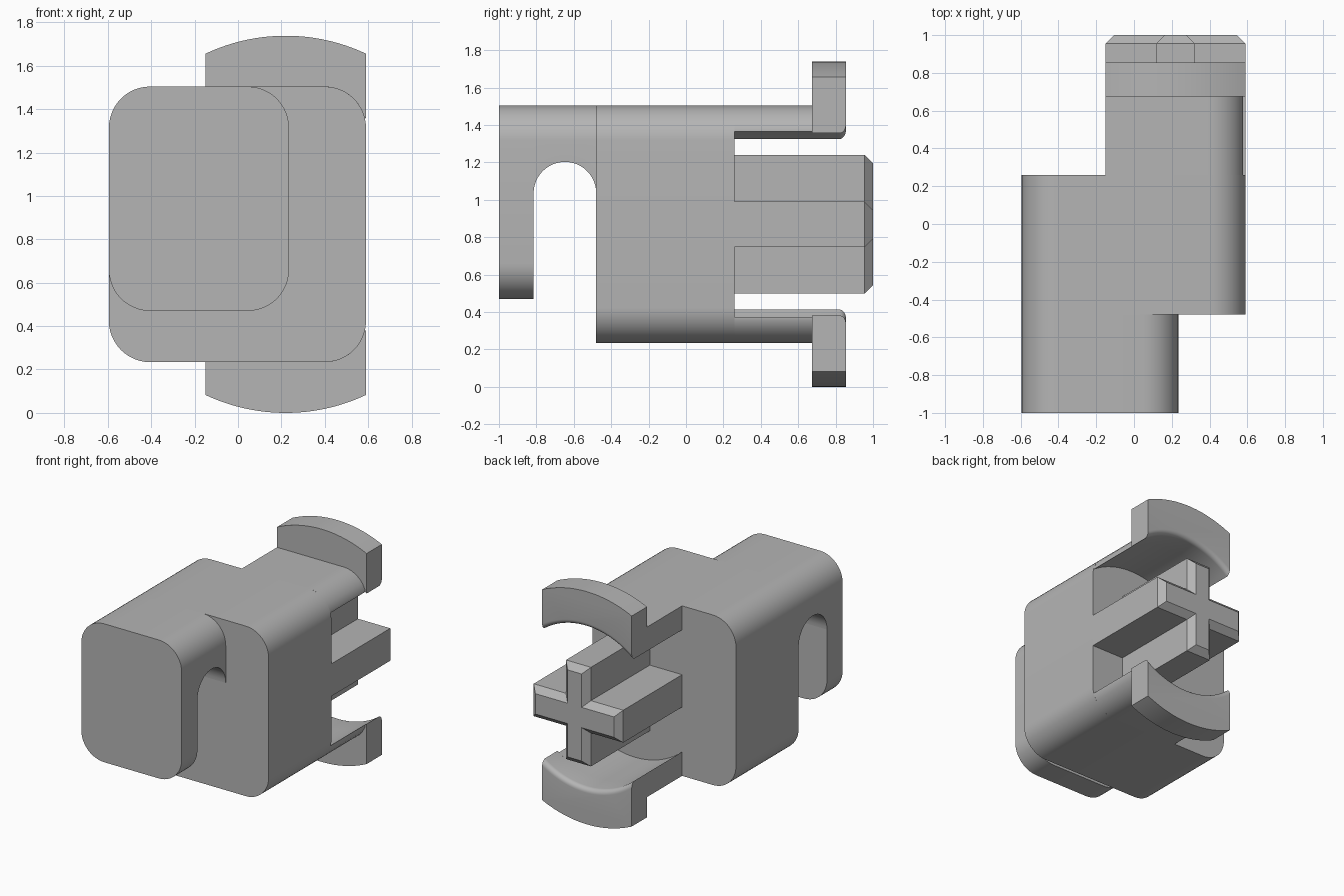
import bpy, bmesh
from math import sin, cos, pi, sqrt

cube = bpy.data.objects.get("Cube")
if cube:
    bpy.data.objects.remove(cube, do_unlink=True)

grey = bpy.data.materials.new("plain_grey")
grey.use_nodes = True
grey.diffuse_color = (0.46, 0.46, 0.46, 1)
grey.node_tree.nodes["Principled BSDF"].inputs["Base Color"].default_value = (0.46, 0.46, 0.46, 1)

MID_X, MID_Z = 0.22, 0.869           # axis of the cross and clips
LEFT, RIGHT = -0.595, 0.59           # body sides
TOP, BOTTOM = 1.504, 0.234
CORNER = 0.19
BACK = 0.26                          # back wall of the body
CLIP_X = -0.15
FLANGE_Y, CLIP_END = 0.675, 0.855


def loft(name, sections):
    """Skin a list of (y, [(x, z), ...]) outlines and cap both ends."""
    bm = bmesh.new()
    rings = [[bm.verts.new((x, y, z)) for x, z in pts] for y, pts in sections]
    n = len(rings[0])
    for a, b in zip(rings, rings[1:]):
        for i in range(n):
            j = (i + 1) % n
            bm.faces.new((a[i], a[j], b[j], b[i]))
    bm.faces.new(rings[0])
    bm.faces.new(rings[-1][::-1])
    bmesh.ops.recalc_face_normals(bm, faces=bm.faces)
    mesh = bpy.data.meshes.new(name)
    bm.to_mesh(mesh)
    bm.free()
    mesh.materials.append(grey)
    obj = bpy.data.objects.new(name, mesh)
    bpy.context.collection.objects.link(obj)
    bpy.ops.object.select_all(action='DESELECT')
    obj.select_set(True)
    bpy.context.view_layer.objects.active = obj
    bpy.ops.object.shade_smooth_by_angle(angle=pi / 6)
    return obj


def rounded(x0, x1, z0, z1, r, round_bottom=True, steps=12):
    """Rectangle with rounded top corners and optionally rounded bottom ones."""
    corners = [(x1 - r, z1 - r, 0), (x0 + r, z1 - r, 1)]
    if round_bottom:
        corners += [(x0 + r, z0 + r, 2), (x1 - r, z0 + r, 3)]
    pts = [(cx + r * cos((q + i / steps) * pi / 2), cz + r * sin((q + i / steps) * pi / 2))
           for cx, cz, q in corners for i in range(steps + 1)]
    return pts if round_bottom else pts + [(x0, z0), (x1, z0)]


# Main body
block = rounded(LEFT, RIGHT, BOTTOM, TOP, CORNER)
loft("body", [(-0.48, block), (BACK, block)])

# Front hook: hanging panel and an arched bridge back to the body
HOOK_X, PANEL_Y, SLOT_Y = 0.235, -0.815, -0.48
panel = rounded(LEFT, HOOK_X, 0.47, TOP, CORNER)
loft("hook_panel", [(-1, panel), (PANEL_Y, panel)])
slot_r = (SLOT_Y - PANEL_Y) / 2
bridge = []
for i in range(25):
    a = pi * i / 24
    y = (PANEL_Y + SLOT_Y) / 2 - slot_r * cos(a)
    bridge.append((y, rounded(LEFT, HOOK_X, 1.035 + slot_r * sin(a), TOP, CORNER, False)))
loft("hook_bridge", bridge)


# Clips: an arm that continues the body outline, ending in a curved flange
def inner(x, r=0.6):
    return sqrt(r * r - (x - 0.24) ** 2)


def body_edge(x):
    over = max(0, x - (RIGHT - CORNER))
    return TOP - MID_Z - CORNER + sqrt(CORNER ** 2 - over ** 2)


def flange_edge(x):
    return sqrt(0.869 ** 2 - (x - MID_X) ** 2)


def clip_outline(outer, x1, side, r=0.6, n=32):
    xs = [CLIP_X + (x1 - CLIP_X) * i / n for i in range(n + 1)]
    return ([(x, MID_Z + side * outer(x)) for x in xs]
            + [(x, MID_Z + side * inner(x, r)) for x in reversed(xs)])


FILLET = 0.035
for label, side in (("upper", 1), ("lower", -1)):
    arm = clip_outline(body_edge, 0.578, side)
    loft(label + "_clip_arm", [(BACK, arm), (FLANGE_Y, arm)])
    flange = [(FLANGE_Y, clip_outline(flange_edge, RIGHT, side))]
    for i in range(7):
        a = pi / 2 * i / 6
        flange.append((CLIP_END - FILLET * (1 - sin(a)),
                       clip_outline(flange_edge, RIGHT, side, 0.6 + FILLET * (1 - cos(a)))))
    loft(label + "_clip_flange", flange)


# Cross-shaped axle with a chamfered end
def cross(inset):
    reach, w, h = 0.37 - inset, 0.103 - inset, 0.121 - inset
    quarter = [(reach, h), (w, h), (w, reach)]
    pts = (quarter + [(-x, z) for x, z in reversed(quarter)]
           + [(-x, -z) for x, z in quarter] + [(x, -z) for x, z in reversed(quarter)])
    return [(MID_X + x, MID_Z + z) for x, z in pts]


loft("cross_axle", [(BACK, cross(0)), (0.955, cross(0)), (1, cross(0.045))])
